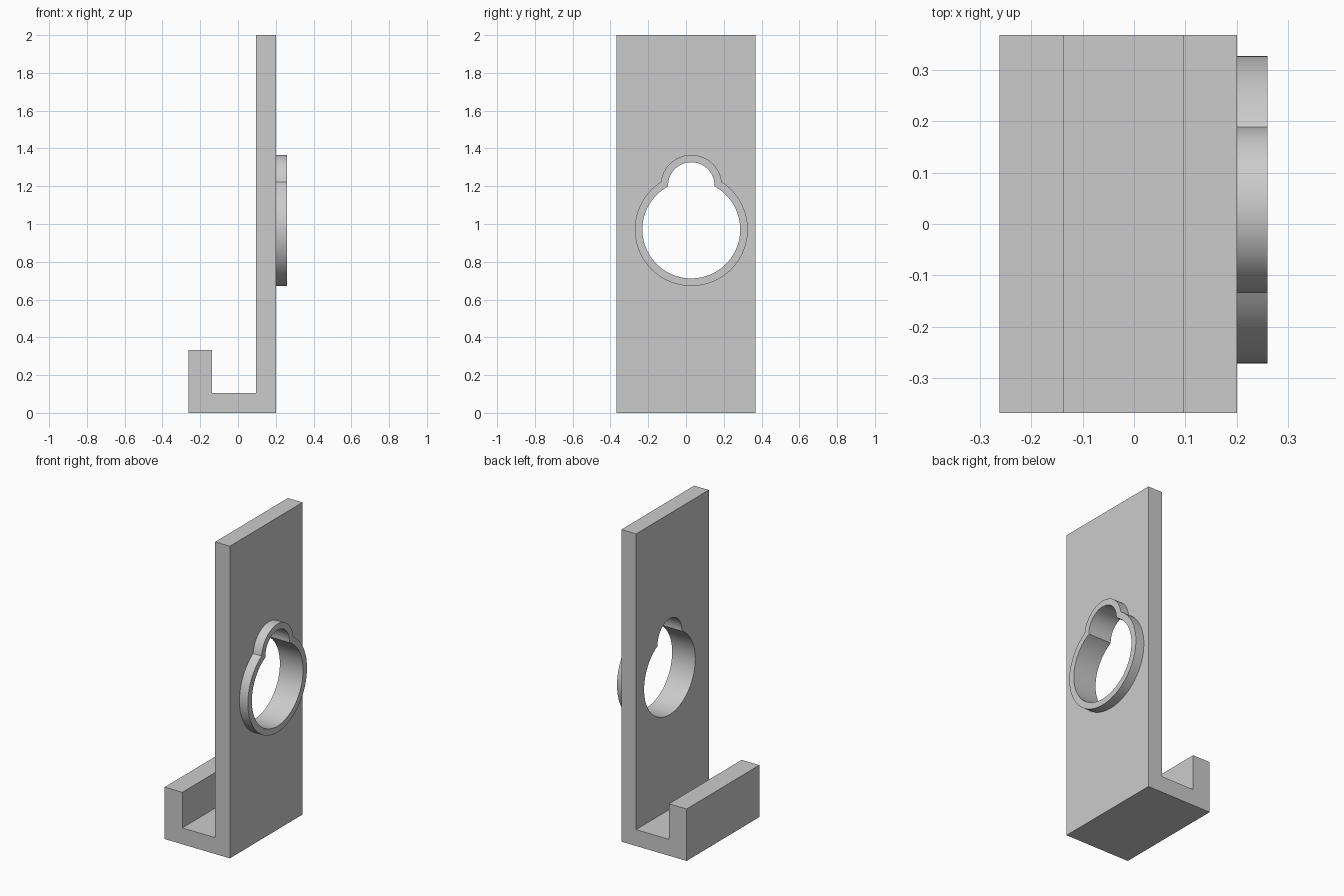
import bpy, bmesh, math

if "Cube" in bpy.data.objects:
    bpy.data.objects.remove(bpy.data.objects["Cube"])

grey = bpy.data.materials.new("light_grey")
grey.diffuse_color = (0.6, 0.6, 0.6, 1)
grey.use_nodes = True
grey.node_tree.nodes["Principled BSDF"].inputs["Base Color"].default_value = grey.diffuse_color

CY = 0.028                      # keyhole centre line
BIG_Z, SMALL_Z = 0.971, 1.204   # centres of the large and small circles


def keyhole(big, small, n_big=72, n_small=28):
    """Outline (y, z) of two overlapping circles, counter-clockwise seen from +x."""
    d = SMALL_Z - BIG_Z
    h = (big**2 - small**2 + d**2) / (2 * d)
    w = math.sqrt(big**2 - h**2)
    a = math.atan2(h, w)            # right junction seen from large centre
    b = math.atan2(h - d, w)        # right junction seen from small centre
    pts = []
    for i in range(n_small):
        t = b + (math.pi - 2 * b) * i / n_small
        pts.append((CY + small * math.cos(t), SMALL_Z + small * math.sin(t)))
    for i in range(n_big):
        t = math.pi - a + (math.pi + 2 * a) * i / n_big
        pts.append((CY + big * math.cos(t), BIG_Z + big * math.sin(t)))
    return pts


def finish(name, bm):
    bmesh.ops.recalc_face_normals(bm, faces=bm.faces)
    mesh = bpy.data.meshes.new(name)
    bm.to_mesh(mesh)
    bm.free()
    mesh.materials.append(grey)
    obj = bpy.data.objects.new(name, mesh)
    bpy.context.collection.objects.link(obj)
    return obj


def extrude(name, points, offset):
    bm = bmesh.new()
    face = bm.faces.new([bm.verts.new(p) for p in points])
    res = bmesh.ops.extrude_face_region(bm, geom=[face])
    verts = [v for v in res["geom"] if isinstance(v, bmesh.types.BMVert)]
    bmesh.ops.translate(bm, verts=verts, vec=offset)
    return finish(name, bm)


def smooth(obj):
    bpy.ops.object.select_all(action='DESELECT')
    obj.select_set(True)
    bpy.context.view_layer.objects.active = obj
    bpy.ops.object.shade_smooth_by_angle(angle=math.radians(25))


# Hooked plate: J-shaped profile extruded across the width
profile = [(-0.262, 0), (0.2, 0), (0.2, 2), (0.096, 2),
           (0.096, 0.105), (-0.137, 0.105), (-0.137, 0.333), (-0.262, 0.333)]
plate = extrude("hooked_plate", [(x, -0.368, z) for x, z in profile], (0, 0.736, 0))

# Keyhole opening through the plate
inner, outer = keyhole(0.259, 0.123), keyhole(0.299, 0.162)
cutter = extrude("keyhole_cutter", [(0.0, y, z) for y, z in inner], (0.4, 0, 0))
cutter.hide_render = True
cutter.hide_set(True)
cut = plate.modifiers.new("keyhole", 'BOOLEAN')
cut.operation = 'DIFFERENCE'
cut.solver = 'EXACT'
cut.object = cutter
bpy.context.view_layer.objects.active = plate
plate.select_set(True)
bpy.ops.object.modifier_apply(modifier=cut.name)
bpy.data.objects.remove(cutter)
smooth(plate)

# Raised collar around the opening
bm = bmesh.new()
loops = [[bm.verts.new((x, y, z)) for y, z in line]
         for x, line in ((0.2, inner), (0.26, inner), (0.26, outer), (0.2, outer))]
n = len(inner)
for a, b in zip(loops, loops[1:]):
    for i in range(n):
        j = (i + 1) % n
        bm.faces.new((a[i], a[j], b[j], b[i]))
smooth(finish("keyhole_collar", bm))
